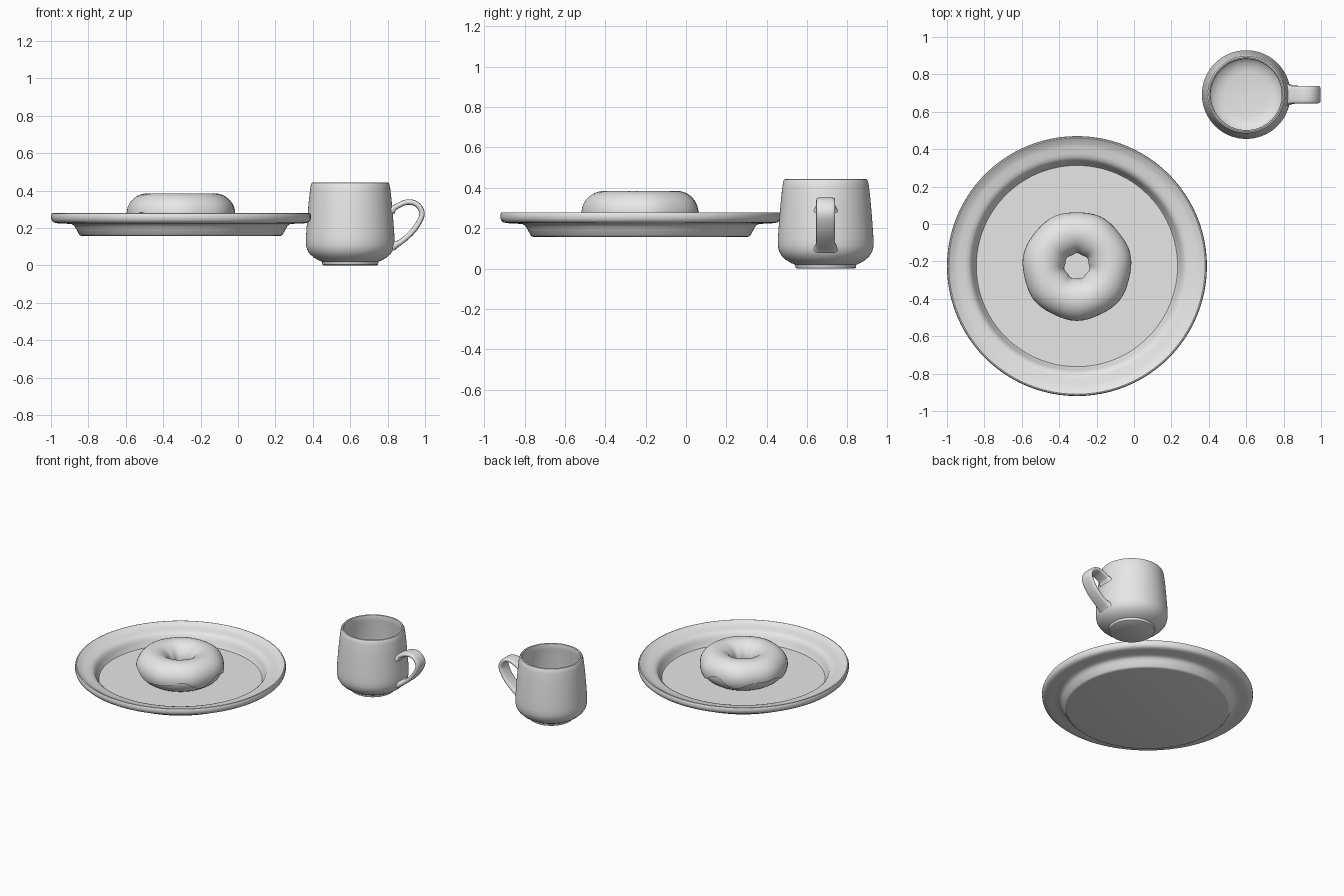
import bpy, bmesh, math
from mathutils import Vector

if "Cube" in bpy.data.objects:
    bpy.data.objects.remove(bpy.data.objects["Cube"])

GREY = bpy.data.materials.new("light_grey")
GREY.diffuse_color = (0.8, 0.8, 0.8, 1)
GREY.use_nodes = True
GREY.node_tree.nodes["Principled BSDF"].inputs["Base Color"].default_value = GREY.diffuse_color


def finish(name, bm, loc=(0, 0, 0), angle=35):
    bmesh.ops.remove_doubles(bm, verts=bm.verts, dist=1e-5)
    bmesh.ops.recalc_face_normals(bm, faces=bm.faces)
    me = bpy.data.meshes.new(name)
    bm.to_mesh(me)
    bm.free()
    ob = bpy.data.objects.new(name, me)
    bpy.context.collection.objects.link(ob)
    me.materials.append(GREY)
    ob.location = loc
    bpy.ops.object.select_all(action='DESELECT')
    ob.select_set(True)
    bpy.context.view_layer.objects.active = ob
    bpy.ops.object.shade_smooth_by_angle(angle=math.radians(angle))
    return ob


def bridge(bm, rings, closed):
    """Skin a list of rings of vertices with quads."""
    n = len(rings[0])
    for a, b in zip(rings, rings[1:] + rings[:1] if closed else rings[1:]):
        for i in range(n):
            j = (i + 1) % n
            bm.faces.new((a[i], a[j], b[j], b[i]))


def lathe(name, profile, loc, n=72):
    """Revolve (radius, z) points; both ends are capped with a disc."""
    bm = bmesh.new()
    rings = [[bm.verts.new((r * math.cos(2 * math.pi * i / n),
                            r * math.sin(2 * math.pi * i / n), z))
              for i in range(n)] for r, z in profile]
    bridge(bm, rings, False)
    bm.faces.new(rings[0])
    bm.faces.new(rings[-1])
    return finish(name, bm, loc)


def spline(pts, steps):
    """Catmull-Rom curve through the points."""
    p = [Vector(q) for q in pts]
    p = [2 * p[0] - p[1]] + p + [2 * p[-1] - p[-2]]
    out = []
    for k in range(1, len(p) - 2):
        a, b, c, d = p[k - 1:k + 3]
        for s in range(steps):
            t = s / steps
            out.append(0.5 * (2 * b + (c - a) * t + (2 * a - 5 * b + 4 * c - d) * t * t
                              + (3 * b - a - 3 * c + d) * t ** 3))
    return out + [p[-2]]


# Plate: flat floor, sloped wall and wide rim with a rounded lip
PLATE = (-0.305, -0.225, 0)
lathe("plate", [
    (0.528, 0.157), (0.538, 0.159), (0.545, 0.166), (0.562, 0.197), (0.571, 0.212),
    (0.585, 0.221), (0.62, 0.223), (0.66, 0.225), (0.68, 0.229), (0.691, 0.239),
    (0.695, 0.253), (0.695, 0.27), (0.691, 0.277), (0.685, 0.279), (0.677, 0.275),
    (0.66, 0.264), (0.635, 0.257), (0.6, 0.252), (0.58, 0.246), (0.566, 0.234),
    (0.555, 0.21), (0.544, 0.184), (0.538, 0.175)], PLATE, 96)

# Doughnut: dough ring and an icing shell with a wavy drip edge
MAJOR, CENTRE_Z = 0.178, 0.276
DROP = (PLATE[0], PLATE[1], CENTRE_Z)


def ring_point(u, v, a, b):
    r = MAJOR + a * math.cos(v)
    return (r * math.cos(u), r * math.sin(u), b * math.sin(v))


bm = bmesh.new()
bridge(bm, [[bm.verts.new(ring_point(2 * math.pi * i / 64, 2 * math.pi * j / 28, 0.102, 0.101))
             for j in range(28)] for i in range(64)], True)
finish("dough", bm, DROP)

bm = bmesh.new()
rings = []
for i in range(96):
    u = 2 * math.pi * i / 96
    # lower edge of the icing, wandering around the equator
    low = math.radians(-14 + 12 * math.sin(5 * u + 0.6) + 7 * math.sin(8 * u + 2))
    high = math.radians(195)
    wobble = 0.003 * math.sin(7 * u)
    outer = [ring_point(u, low + (high - low) * k / 20, 0.112 + wobble, 0.109) for k in range(21)]
    inner = [ring_point(u, low + (high - low) * k / 20, 0.099, 0.098) for k in range(20, -1, -1)]
    rings.append([bm.verts.new(p) for p in outer + inner])
bridge(bm, rings, True)
finish("icing", bm, DROP)

# Mug: foot ring, rounded belly, tapering wall and hollow inside
MUG = (0.6, 0.692, 0)
lathe("mug", [
    (0.143, 0.0), (0.149, 0.004), (0.15, 0.015), (0.153, 0.02), (0.172, 0.028),
    (0.197, 0.043), (0.217, 0.062), (0.231, 0.085), (0.237, 0.112), (0.237, 0.145),
    (0.234, 0.19), (0.228, 0.27), (0.221, 0.35), (0.214, 0.41), (0.21, 0.432),
    (0.205, 0.441), (0.198, 0.444), (0.192, 0.441), (0.19, 0.434), (0.194, 0.40),
    (0.2, 0.35), (0.207, 0.27), (0.213, 0.19), (0.215, 0.14), (0.21, 0.105),
    (0.196, 0.077), (0.172, 0.057), (0.145, 0.046), (0.118, 0.041)], MUG)

# Handle: rounded flat strap swept along a loop, flared where it meets the wall
path = spline([(0.218, 0, 0.29), (0.245, 0, 0.313), (0.305, 0, 0.338), (0.358, 0, 0.325),
               (0.384, 0, 0.272), (0.345, 0, 0.195), (0.28, 0, 0.132), (0.222, 0, 0.098)], 6)
bm = bmesh.new()
rings = []
for k, p in enumerate(path):
    tan = (path[min(k + 1, len(path) - 1)] - path[max(k - 1, 0)]).normalized()
    side = Vector((0, 1, 0))
    nor = tan.cross(side)
    t = k / (len(path) - 1)
    flare = max(0, 1 - min(t, 1 - t) / 0.15) ** 2
    hw, ht = 0.047 + 0.012 * flare, 0.0145 + 0.01 * flare
    ring = []
    for i in range(20):
        c, s = math.cos(2 * math.pi * i / 20), math.sin(2 * math.pi * i / 20)
        ring.append(bm.verts.new(p + side * math.copysign(abs(c) ** 0.5, c) * hw
                                 + nor * math.copysign(abs(s) ** 0.6, s) * ht))
    rings.append(ring)
bridge(bm, rings, False)
bm.faces.new(rings[0])
bm.faces.new(rings[-1])
finish("mug_handle", bm, MUG, 50)
